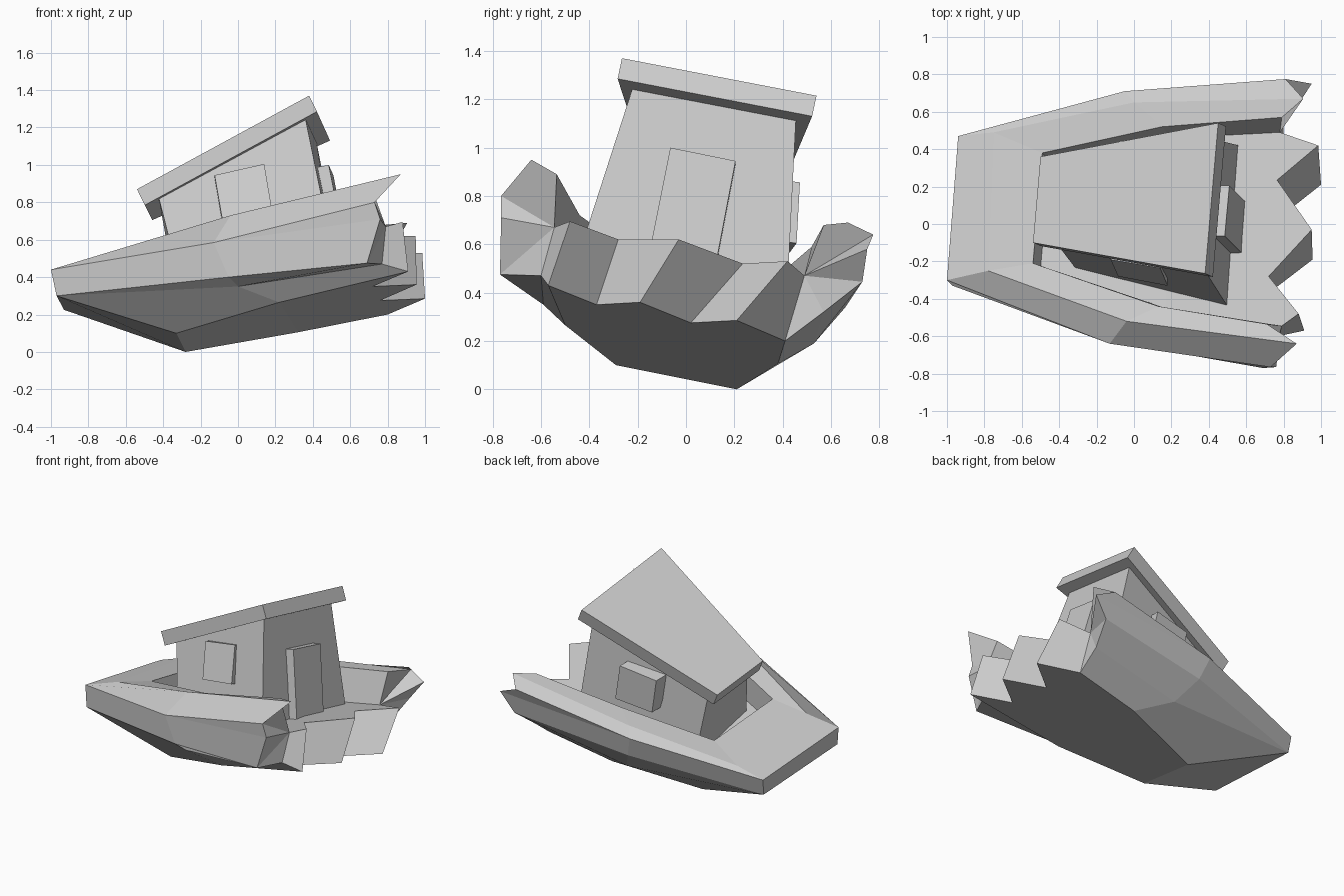
import bpy, bmesh
from mathutils import Vector as V

if "Cube" in bpy.data.objects:
    bpy.data.objects.remove(bpy.data.objects["Cube"])


def build(name, faces):
    """Make a flat-shaded mesh from faces given as point loops, sharing equal points."""
    bm = bmesh.new()
    seen = {}
    for loop in faces:
        verts = []
        for p in loop:
            k = tuple(round(c, 4) for c in p)
            if k not in seen:
                seen[k] = bm.verts.new(k)
            if seen[k] not in verts:
                verts.append(seen[k])
        if len(verts) > 2 and not bm.faces.get(verts):
            bm.faces.new(verts)
    bmesh.ops.recalc_face_normals(bm, faces=bm.faces)
    me = bpy.data.meshes.new(name)
    bm.to_mesh(me)
    bm.free()
    ob = bpy.data.objects.new(name, me)
    bpy.context.collection.objects.link(ob)
    return ob


def bridge(a, b):
    """Closed solid between two quads."""
    n = len(a)
    return [a, b[::-1]] + [[a[i], a[(i + 1) % n], b[(i + 1) % n], b[i]] for i in range(n)]


def slab(name, quad, offset):
    quad = [V(p) for p in quad]
    return build(name, bridge(quad, [p + V(offset) for p in quad]))


# Heeled boat: the across direction, used to mirror details to the far side
ACROSS = V((.075, .975, -.205)).normalized()


def mirror(p):
    p = V(p)
    return p - 2 * (p.dot(ACROSS) + .063) * ACROSS


# Hull side stations: bottom, low chine, chine, splinter, rail, rail top, inner rim, floor
near = [
    [(-.33, -.29, .10), (-.97, -.33, .30), (-.97, -.33, .30), (-1, -.30, .44),
     (-1, -.30, .44), (-.78, -.25, .50), (-.54, -.21, .555), (-.50, -.24, .37)],
    [(.22, -.50, .265), (0, -.59, .35), (-.05, -.64, .40), (-.13, -.64, .585),
     (-.13, -.64, .585), (-.04, -.52, .73), (.13, -.44, .72), (.17, -.45, .53)],
    [(.91, -.57, .43), (.77, -.60, .47), (.69, -.77, .475), (.76, -.765, .71),
     (.73, -.765, .80), (.87, -.64, .95), (.71, -.535, .89), (.79, -.545, .67)],
]
far = [
    [(-.28, .21, 0), (-.93, .45, .225), (-.93, .45, .225), (-.94, .47, .34),
     (-.94, .47, .34), (-.75, .49, .40), (-.49, .38, .47), (-.45, .34, .26)],
    [(.32, .38, .105), (.10, .53, .19), (0, .66, .34), (-.05, .71, .49),
     (-.05, .71, .49), (0, .65, .55), (.15, .52, .59), (.20, .46, .37)],
    [(.80, .41, .20), (.80, .57, .32), (.85, .73, .445), (.95, .75, .58),
     (.81, .775, .64), (.905, .67, .69), (.79, .57, .68), (.78, .49, .47)],
]
# Jagged break: lower and upper edges
low = [(.91, -.57, .43), (.72, -.37, .35), (.955, -.19, .36), (.76, .02, .275),
       (1, .21, .285), (.80, .41, .20)]
top = [(.88, -.48, .695), (.72, -.28, .62), (.95, -.03, .62), (.765, .235, .52),
       (.985, .42, .53), (.78, .49, .47)]

faces = []
for side in (near, far):
    for r in range(2):
        a, b = side[r], side[r + 1]
        faces += [[a[i], a[i + 1], b[i + 1], b[i]] for i in range(7)]
n0, n1, n2 = near
f0, f1, f2 = far
faces += [[n0[1], f0[1], f0[4], n0[4]],                      # transom
          [n0[1], f0[1], f0[0], n0[0]],                      # rising bottom
          [n0[0], n1[0], f1[0], f0[0]],                      # flat bottom
          [n1[0]] + low + [f1[0]],
          [n0[4], f0[4], f0[5], n0[5]],                      # end deck
          [n0[5], f0[5], f0[6], n0[6]],
          [n0[6], f0[6], f0[7], n0[7]],                      # well end wall
          [n0[7], f0[7], f1[7], n1[7]],                      # well floor
          [n1[7], n2[7]] + top + [f1[7]]]
# Broken section of each side and the jagged strip between them
for cap in (n2[1:], f2):
    f_in, g_in = cap[-2], cap[-1]
    faces.append([g_in, f_in] + cap[-3:-5:-1])
    faces += [[g_in, cap[i], cap[i + 1]] for i in range(len(cap) - 4)]
faces.append([n2[1], low[0], top[0], n2[7]])
faces += [[low[i], low[i + 1], top[i + 1], top[i]] for i in range(5)]
build("hull", faces)

# Cabin tapering upward
build("cabin", bridge(
    [(-.31, -.24, .38), (.50, -.44, .57), (.56, .42, .42), (-.33, .37, .30)],
    [(-.425, -.09, .83), (.36, -.22, 1.25), (.42, .455, 1.12), (-.39, .30, .75)]))

# Sloping roof
slab("roof", [(-.54, -.10, .87), (.38, -.265, 1.37), (.45, .54, 1.215), (-.50, .36, .79)],
     (.042, -.018, -.085))

# Window on each cabin side
window = [(-.125, -.19, .945), (.14, -.235, 1.005), (.18, -.33, .77), (-.085, -.28, .715)]
back = [tuple(V(p) + V((0, .10, -.03))) for p in window]
build("window_near", bridge(window, back))
build("window_far", bridge([mirror(p) for p in window], [mirror(p) for p in back]))

# Door on the wide cabin end
slab("door", [(.485, -.065, 1.0), (.51, .205, .945), (.595, .12, .50), (.575, -.155, .55)],
     (-.10, 0, -.02))
